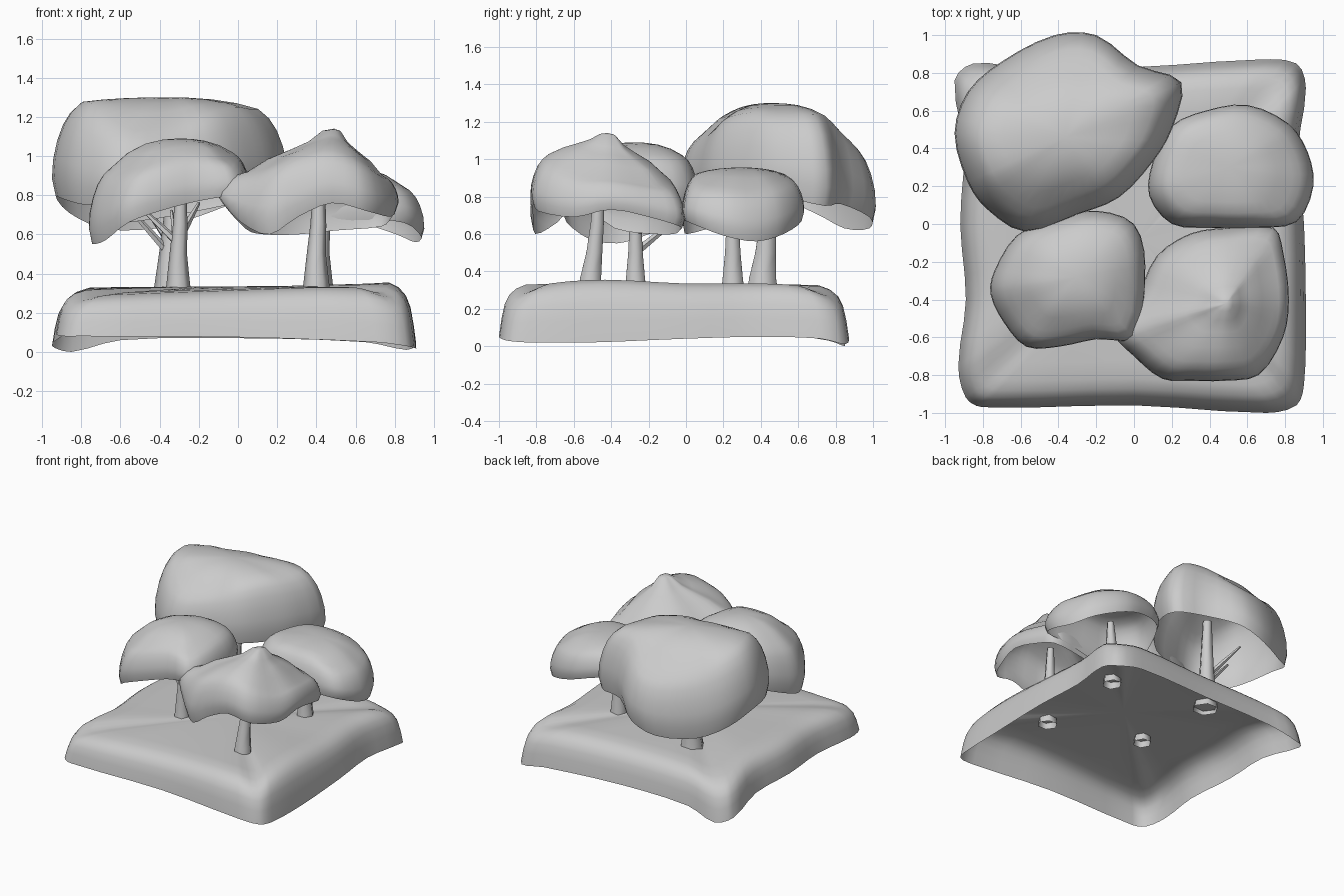
import bpy, math
from mathutils import Vector


def make(name, verts, faces):
    mesh = bpy.data.meshes.new(name)
    mesh.from_pydata(verts, [], faces)
    mesh.update()
    ob = bpy.data.objects.new(name, mesh)
    bpy.context.collection.objects.link(ob)
    bpy.ops.object.select_all(action='DESELECT')
    ob.select_set(True)
    bpy.context.view_layer.objects.active = ob
    bpy.ops.object.shade_smooth_by_angle(angle=math.radians(65))
    return ob


def smooth_loop(pts, n):
    """Closed chord-length spline through points of any dimension."""
    out, k = [], len(pts)
    for i in range(k):
        a, b, c, d = (pts[(i + j - 1) % k] for j in range(4))
        l0, l1, l2 = (math.dist(p[:2], q[:2]) for p, q in ((a, b), (b, c), (c, d)))
        for s in range(n):
            t = s / n
            h = (2*t**3 - 3*t*t + 1, t**3 - 2*t*t + t, 3*t*t - 2*t**3, t**3 - t*t)
            out.append([q * h[0] + (r - p) * l1 / (l0 + l1) * h[1]
                        + r * h[2] + (w - q) * l1 / (l1 + l2) * h[3]
                        for p, q, r, w in zip(a, b, c, d)])
    return out


def shell(name, centre, cols, rings, n=3):
    """Open-bottomed dome. Columns: x, y, rim z, shoulder z.
    Rings: outline scale, rim-to-shoulder fraction, shoulder-to-apex fraction."""
    cx, cy, top = centre
    loop = smooth_loop(cols, n)
    m = len(loop)
    verts, faces = [], []
    for scale, rise, crown in rings:
        for x, y, zr, zs in loop:
            z = zr + (zs - zr) * rise
            z += (top - z) * crown
            verts.append((cx + (x - cx) * scale, cy + (y - cy) * scale, max(0, z)))
    verts.append((cx, cy, top))
    for r in range(len(rings) - 1):
        for i in range(m):
            j = (i + 1) % m
            faces.append((r * m + i, r * m + j, (r + 1) * m + j, (r + 1) * m + i))
    base = (len(rings) - 1) * m
    faces += [(base + i, base + (i + 1) % m, len(verts) - 1) for i in range(m)]
    return make(name, verts, faces)


def limb(name, path, sides=6):
    """Tapered tube. Path: x, y, z, radius."""
    verts, faces = [], []
    axis = Vector(path[-1][:3]) - Vector(path[0][:3])
    rot = Vector((0, 0, 1)).rotation_difference(axis)
    for x, y, z, r in path:
        for i in range(sides):
            a = math.tau * i / sides
            verts.append(Vector((x, y, z)) + rot @ Vector((r * math.cos(a), r * math.sin(a), 0)))
    for k in range(len(path) - 1):
        for i in range(sides):
            j = (i + 1) % sides
            faces.append((k * sides + i, k * sides + j, (k + 1) * sides + j, (k + 1) * sides + i))
    return make(name, verts, faces)


# Ground: hollow slab with sloping shoulders and an uneven skirt
shell("ground", (.03, -0.08, 0.335), [
    (.90, 0, .04, .335), (.87, .4, .05, .335), (.91, .72, .04, .325), (.86, .85, .01, .29),
    (.65, .87, .05, .32), (0, .83, .07, .325), (-.6, .83, .06, .315), (-.85, .85, .0, .28),
    (-.95, .76, .03, .29), (-.90, .4, .08, .325), (-.92, 0, .09, .325), (-.89, -.4, .09, .32),
    (-.93, -.75, .09, .315), (-.89, -.92, .08, .28), (-.8, -.97, .08, .29), (0, -.96, .075, .315),
    (.7, -1.0, .05, .33), (.86, -.96, .03, .30), (.90, -.85, .02, .335), (.91, -.5, .02, .355)],
    [(1, 0, 0), (.985, .35, 0), (.967, .62, 0), (.94, .8, 0), (.9, .92, 0), (.84, 1, 0),
     (.73, 1, .3), (.5, 1, .6), (.25, 1, .9)])

# Leaf canopies: hollow domes with wavy rims
wall = [(.965, 0, 0), (1, .2, 0), (.99, .4, 0), (.955, .6, 0), (.905, .77, 0), (.84, .9, 0), (.75, 1, 0)]
dome = wall + [(.57, 1, .5), (.37, 1, .82), (.18, 1, .96)]
peak = wall + [(.57, 1, .3), (.37, 1, .52), (.22, 1, .7), (.1, 1, .95)]

shell("canopy_back_left", (-.36, .46, 1.30), [
    (.20, .50, .80, 1.24), (.25, .75, .75, 1.24), (.02, .84, .76, 1.23), (-.2, 1.0, .69, 1.10),
    (-.42, 1.0, .63, 1.08), (-.7, .86, .63, 1.13), (-.88, .70, .71, 1.22), (-.95, .48, .79, 1.27),
    (-.88, .22, .77, 1.27), (-.78, .08, .75, 1.21), (-.58, -.04, .76, 1.13), (-.3, .05, .80, 1.16),
    (-.08, .14, .80, 1.22), (.1, .33, .80, 1.25)], dome)

shell("canopy_front_left", (-.3, -.28, 1.09), [
    (.06, -.22, .78, 1.02), (0, 0, .76, 1.02), (-.2, .07, .72, 1.02), (-.42, .03, .68, 1.01),
    (-.62, -.06, .65, .98), (-.74, -.25, .58, .95), (-.76, -.37, .55, .94), (-.69, -.52, .57, .93),
    (-.57, -.65, .66, .94), (-.4, -.65, .72, .98), (-.2, -.61, .77, 1.01), (0, -.60, .80, .98)], dome)

shell("canopy_back_right", (.5, .3, .955), [
    (.95, .2, .59, .85), (.92, .38, .56, .84), (.82, .53, .60, .86), (.6, .63, .67, .89),
    (.38, .6, .73, .92), (.2, .52, .74, .93), (.1, .33, .70, .93), (.08, .15, .64, .93),
    (.2, 0, .60, .92), (.4, -.02, .62, .92), (.65, -.02, .67, .92), (.86, .01, .66, .87)], dome)

shell("canopy_front_right", (.49, -.42, 1.14), [
    (.82, -.4, .73, .90), (.79, -.15, .68, .87), (.74, -.02, .64, .86), (.5, -.02, .62, .92),
    (.3, -.05, .60, .92), (.12, -.17, .60, .92), (.02, -.38, .63, .92), (-.10, -.58, .76, .92),
    (.0, -.7, .66, .93), (.15, -.82, .60, .97), (.3, -.83, .69, 1.01), (.48, -.83, .76, 1.03),
    (.66, -.80, .72, .98), (.79, -.6, .69, .91)], peak)

# Trunks: (name, x, y, base radius, top z, lean in y)
for name, x, y, r, top, lean in [
        ("trunk_back_left", -.34, .41, .088, 1.0, .04),
        ("trunk_front_left", -.305, -.27, .062, .90, .0),
        ("trunk_back_right", .42, .25, .066, .80, .0),
        ("trunk_front_right", .40, -.51, .068, .90, .05)]:
    limb(name, [(x, y, .28, r * 1.1), (x, y, .36, r * .95), (x, y + lean * .4, .5, r * .72),
                (x + .01, y + lean * .7, .65, r * .6), (x + .015, y + lean, top, r * .4)])

# Branches spreading into the canopies
for i, (a, b) in enumerate([
        ((-.35, .42, .50), (-.58, .38, .76)), ((-.35, .42, .56), (-.5, .62, .78)),
        ((-.31, -.27, .50), (-.34, .0, .72)), ((-.31, -.27, .56), (-.5, -.2, .74)),
        ((-.29, -.27, .6), (-.2, -.1, .76))]):
    mid = [(p + q) / 2 for p, q in zip(a, b)]
    limb(f"branch_{i + 1}", [(*a, .022), (*mid, .016), (*b, .008)], 5)
